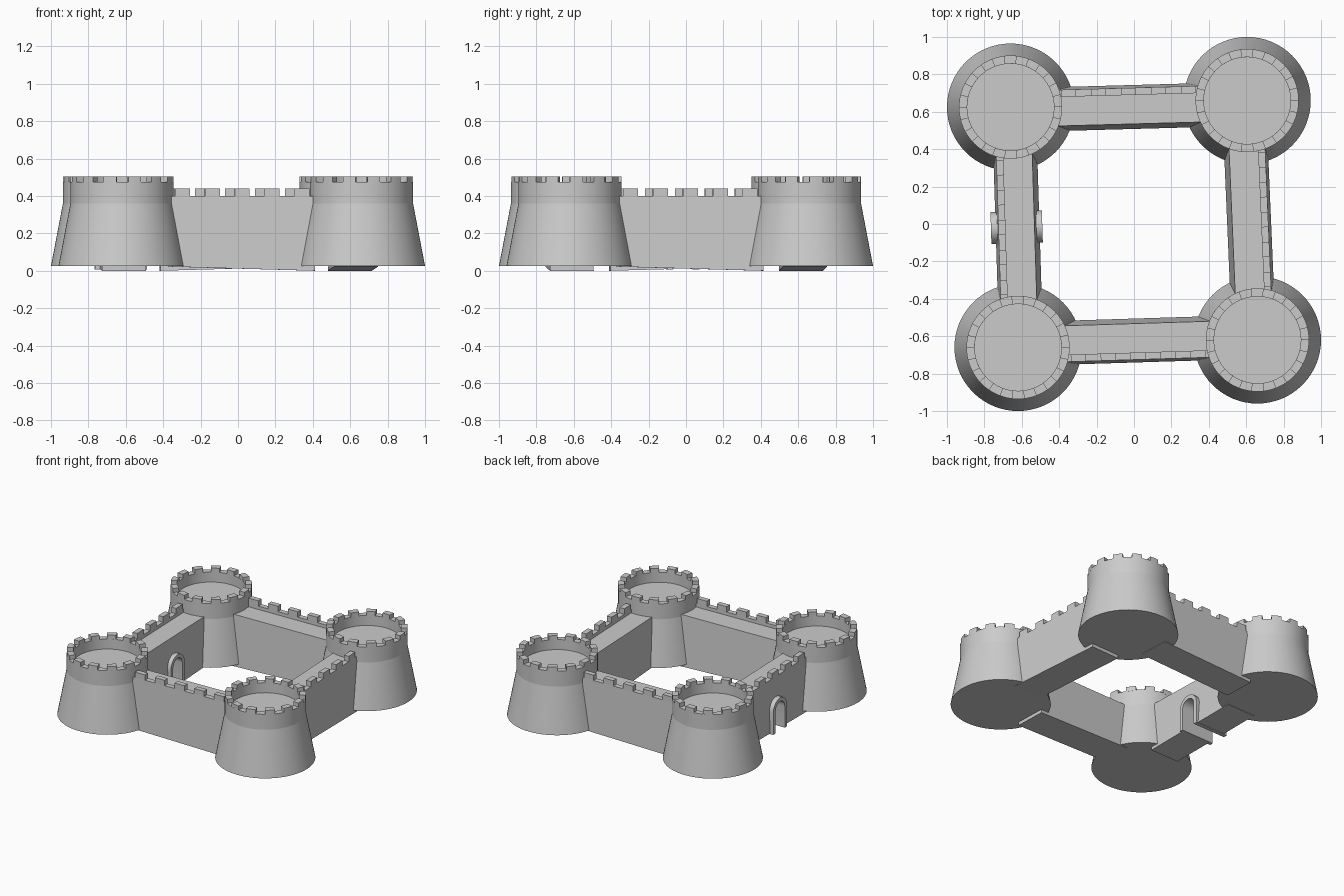
import bpy, bmesh, math
from mathutils import Vector

if "Cube" in bpy.data.objects:
    bpy.data.objects.remove(bpy.data.objects["Cube"])

# corner towers, counterclockwise from front left
CENTRES = [(-0.62, -0.66), (0.66, -0.62), (0.605, 0.66), (-0.66, 0.625)]
NAMES = ["front", "right", "back", "left"]


def finish(bm, name, smooth=None):
    bmesh.ops.recalc_face_normals(bm, faces=bm.faces)
    me = bpy.data.meshes.new(name)
    bm.to_mesh(me)
    bm.free()
    ob = bpy.data.objects.new(name, me)
    bpy.context.collection.objects.link(ob)
    if smooth:
        bpy.ops.object.select_all(action='DESELECT')
        bpy.context.view_layer.objects.active = ob
        ob.select_set(True)
        bpy.ops.object.shade_smooth_by_angle(angle=math.radians(smooth))
    return ob


def loft(bm, ring_a, ring_b):
    """Closed solid between two matching outlines."""
    a = [bm.verts.new(p) for p in ring_a]
    b = [bm.verts.new(p) for p in ring_b]
    n = len(a)
    bm.faces.new(a)
    bm.faces.new(b[::-1])
    for i in range(n):
        j = (i + 1) % n
        bm.faces.new((a[i], b[i], b[j], a[j]))


def tower(name, cx, cy, segs=64, merlons=13):
    # battered body with sunken platform
    prof = [(0.34, 0.025), (0.276, 0.36), (0.276, 0.475), (0.232, 0.475), (0.232, 0.40)]
    bm = bmesh.new()
    rings = []
    for r, z in prof:
        rings.append([bm.verts.new((cx + r * math.cos(2 * math.pi * i / segs),
                                    cy + r * math.sin(2 * math.pi * i / segs), z))
                      for i in range(segs)])
    for a, b in zip(rings, rings[1:]):
        for i in range(segs):
            j = (i + 1) % segs
            bm.faces.new((a[i], a[j], b[j], b[i]))
    bm.faces.new(rings[0][::-1])
    bm.faces.new(rings[-1])
    finish(bm, name, 9)

    # curved merlons on the rim
    bm = bmesh.new()
    step = 2 * math.pi / merlons
    for k in range(merlons):
        angs = [k * step + step * 0.52 * t / 3 for t in range(4)]
        arc = [(0.276, t) for t in angs] + [(0.232, t) for t in reversed(angs)]
        pts = [(cx + r * math.cos(t), cy + r * math.sin(t)) for r, t in arc]
        loft(bm, [(x, y, 0.47) for x, y in pts], [(x, y, 0.505) for x, y in pts])
    finish(bm, name + "_merlons", 20)


def frame(i):
    """Map (along, outward, z) of wall i to world space."""
    a, b = Vector(CENTRES[i]), Vector(CENTRES[(i + 1) % 4])
    d = (b - a).normalized()
    n = Vector((d.y, -d.x))
    mid = (a + b) / 2

    def at(s, o, z):
        p = mid + d * s + n * o
        return (p.x, p.y, z)
    return at


def wall(i):
    at = frame(i)

    def section(s, zb):
        prof = [(-0.135, zb), (-0.108, 0.375), (0.047, 0.375), (0.047, 0.40), (0.085, 0.40), (0.10, zb)]
        return [at(s, o, z) for o, z in prof]
    # curtain wall with walkway and parapet
    bm = bmesh.new()
    loft(bm, section(-0.39, 0.022), section(0.39, 0.0))
    ob = finish(bm, NAMES[i] + "_wall")
    # parapet merlons
    bm = bmesh.new()
    for k in range(5):
        s = (k - 2) * 0.16
        loft(bm, *[[at(s + u, o, z) for u, o in
                    ((-0.04, 0.047), (0.04, 0.047), (0.04, 0.085), (-0.04, 0.085))]
                   for z in (0.39, 0.44)])
    finish(bm, NAMES[i] + "_wall_merlons")
    return ob


def arch(r, spring, zb, n=10):
    pts = [(-r, zb)]
    pts += [(-r * math.cos(math.pi * k / n), spring + r * math.sin(math.pi * k / n)) for k in range(n + 1)]
    return pts + [(r, zb)]


for i, (x, y) in enumerate(CENTRES):
    tower(f"tower_{i + 1}", x, y)
walls = [wall(i) for i in range(4)]

# arched gateway through the left wall
at = frame(3)
bm = bmesh.new()
opening = arch(0.07, 0.17, -0.1)
loft(bm, [at(s, -0.3, z) for s, z in opening], [at(s, 0.3, z) for s, z in opening])
cutter = finish(bm, "gate_cutter")
cutter.hide_render = True
cutter.hide_viewport = True
mod = walls[3].modifiers.new("gate_opening", 'BOOLEAN')
mod.operation = 'DIFFERENCE'
mod.solver = 'EXACT'
mod.object = cutter

# stone surround lining the gateway
bm = bmesh.new()
outer, inner = arch(0.085, 0.17, 0.008), arch(0.057, 0.17, 0.008)
outline = outer + inner[::-1]
front = [bm.verts.new(at(s, 0.125, z)) for s, z in outline]
back = [bm.verts.new(at(s, -0.15, z)) for s, z in outline]
n = len(outline)
for k in range(n):
    j = (k + 1) % n
    bm.faces.new((front[k], back[k], back[j], front[j]))
for k in range(n // 2 - 1):
    quad = (k, k + 1, n - 2 - k, n - 1 - k)
    bm.faces.new([front[q] for q in quad])
    bm.faces.new([back[q] for q in reversed(quad)])
finish(bm, "gate_surround", 25)
